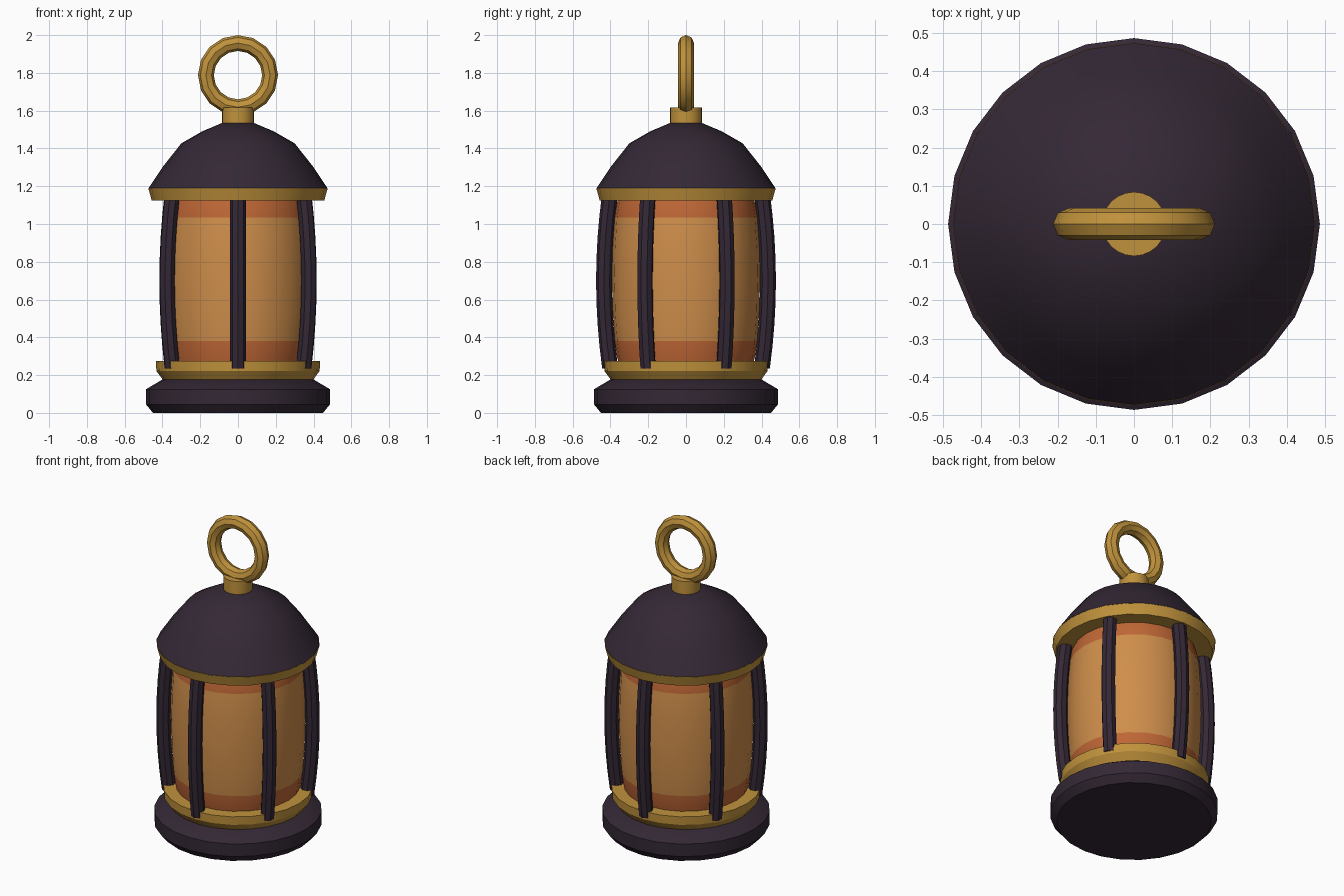
import bpy, bmesh, math

if "Cube" in bpy.data.objects:
    bpy.data.objects.remove(bpy.data.objects["Cube"])

def material(name, rgb):
    m = bpy.data.materials.new(name)
    m.diffuse_color = (*rgb, 1)
    m.use_nodes = True
    m.node_tree.nodes["Principled BSDF"].inputs["Base Color"].default_value = m.diffuse_color
    return m

DARK = material("dark iron", (0.034, 0.021, 0.036))
GOLD = material("brass", (0.53, 0.29, 0.045))
GLASS = material("amber glass", (0.62, 0.27, 0.07))
BAND = material("burnt orange glass", (0.52, 0.135, 0.036))

def finish(name, bm, mats):
    bmesh.ops.recalc_face_normals(bm, faces=bm.faces)
    me = bpy.data.meshes.new(name)
    bm.to_mesh(me)
    bm.free()
    ob = bpy.data.objects.new(name, me)
    bpy.context.collection.objects.link(ob)
    for m in mats:
        me.materials.append(m)
    bpy.ops.object.select_all(action='DESELECT')
    ob.select_set(True)
    bpy.context.view_layer.objects.active = ob
    bpy.ops.object.shade_smooth_by_angle(angle=math.radians(32))
    return ob

def skin(bm, rings):
    for a, b in zip(rings, rings[1:]):
        n = len(a)
        for i in range(n):
            bm.faces.new((a[i], a[(i + 1) % n], b[(i + 1) % n], b[i]))

def lathe(name, profile, mats, sides=24):
    """Turn (radius, z) points round the z axis and cap both ends."""
    bm = bmesh.new()
    rings = [[bm.verts.new((r * math.cos(math.tau * i / sides),
                            r * math.sin(math.tau * i / sides), z))
              for i in range(sides)] for r, z in profile]
    skin(bm, rings)
    bm.faces.new(rings[0])
    bm.faces.new(rings[-1])
    return finish(name, bm, mats)

# Base and the brass collar above it
lathe("base", [(0.45, 0), (0.487, 0.045), (0.487, 0.125), (0.40, 0.177)], [DARK])
lathe("lower_collar", [(0.395, 0.172), (0.432, 0.222), (0.435, 0.275)], [GOLD])

# Bulging glass with darker end bands
glass = lathe("glass", [(0.345, 0.22), (0.366, 0.30), (0.377, 0.38), (0.388, 0.54),
                        (0.392, 0.70), (0.389, 0.87), (0.378, 1.035),
                        (0.366, 1.11), (0.35, 1.16)], [GLASS, BAND])
for p in glass.data.polygons:
    p.material_index = 0 if 0.38 < p.center.z < 1.035 else 1

# Roof rim and domed roof
lathe("roof_rim", [(0.457, 1.125), (0.475, 1.19)], [GOLD])
lathe("roof", [(0.475, 1.188), (0.395, 1.307), (0.30, 1.427),
               (0.19, 1.490), (0.08, 1.537)], [DARK])

# Neck and hanging ring
lathe("neck", [(0.084, 1.52), (0.084, 1.618)], [GOLD])
bpy.ops.mesh.primitive_torus_add(major_segments=16, minor_segments=8,
                                 major_radius=0.17, minor_radius=0.042,
                                 location=(0, 0, 1.788),
                                 rotation=(math.pi / 2, 0, 0))
ring = bpy.context.object
ring.name = "hanging_ring"
ring.data.materials.append(GOLD)
bpy.ops.object.shade_smooth_by_angle(angle=math.radians(32))

# Six bowed octagonal bars round the glass
def bar(name, angle, steps=8, radius=0.042):
    bm = bmesh.new()
    c, s = math.cos(angle), math.sin(angle)
    rings = []
    for k in range(steps + 1):
        t = 2 * k / steps - 1
        path_r = 0.434 - 0.032 * t * t
        tilt = math.atan(-0.064 * t / 0.46)
        ring_verts = []
        for i in range(8):
            a = math.tau * i / 8
            out, side = radius * math.cos(a), radius * math.sin(a)
            r = path_r + out * math.cos(tilt)
            z = 0.70 + 0.46 * t - out * math.sin(tilt)
            ring_verts.append(bm.verts.new((r * c - side * s, r * s + side * c, z)))
        rings.append(ring_verts)
    skin(bm, rings)
    bm.faces.new(rings[0])
    bm.faces.new(rings[-1])
    finish(name, bm, [DARK])

for k in range(6):
    bar(f"bar_{k + 1}", math.radians(-90 + 60 * k))
